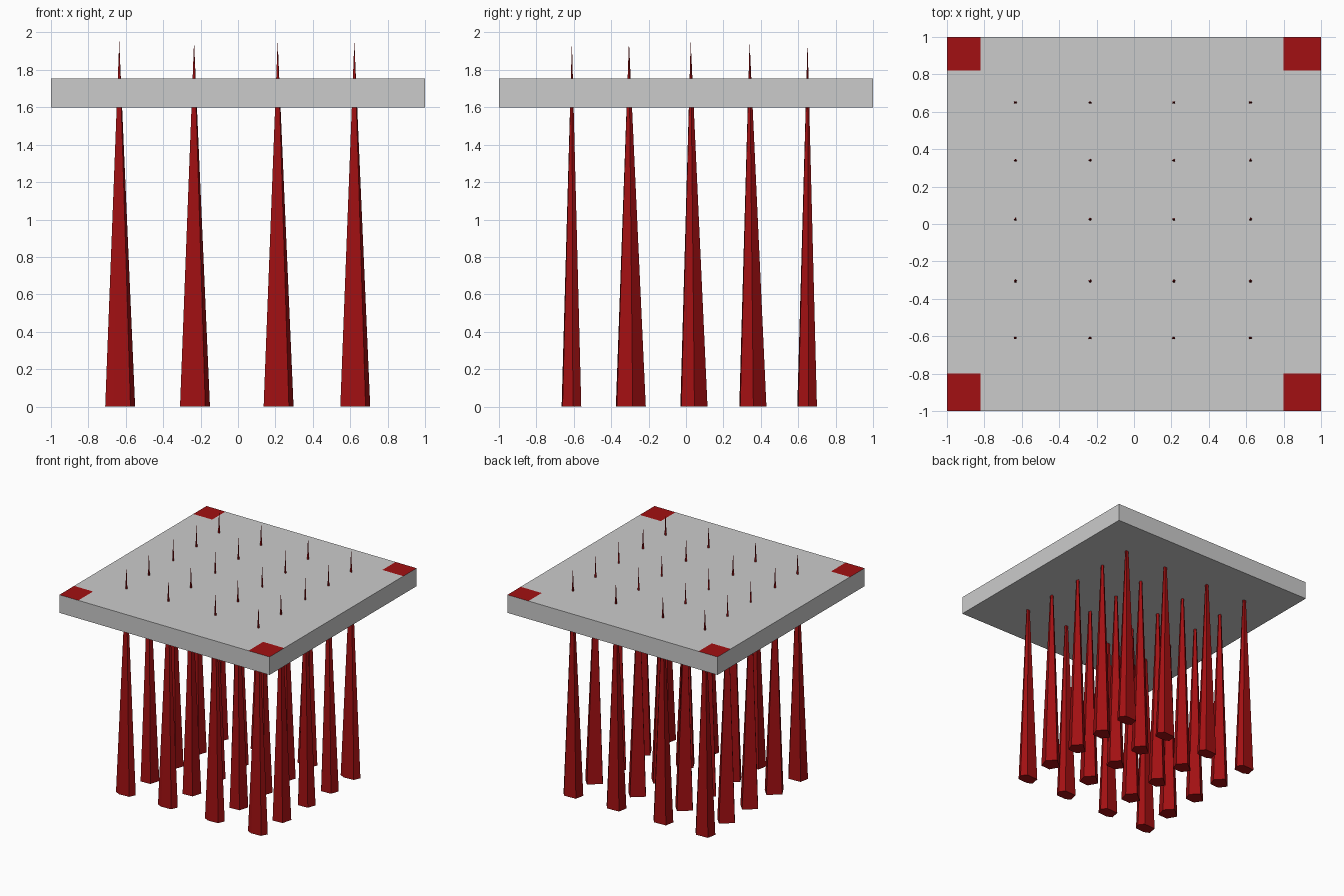
import bpy, bmesh

if "Cube" in bpy.data.objects:
    bpy.data.objects.remove(bpy.data.objects["Cube"])

red = bpy.data.materials.new("red")
red.diffuse_color = (0.36, 0.005, 0.006, 1)
red.use_nodes = True
red.node_tree.nodes["Principled BSDF"].inputs["Base Color"].default_value = red.diffuse_color
grey = bpy.data.materials.new("grey")


def add_object(name, mesh, loc=(0, 0, 0)):
    ob = bpy.data.objects.new(name, mesh)
    ob.location = loc
    bpy.context.collection.objects.link(ob)
    return ob


# Slab, cut into a grid so the top corners can be red inlays
bm = bmesh.new()
bmesh.ops.create_cube(bm, size=2)
for v in bm.verts:
    v.co.z = 1.755 if v.co.z > 0 else 1.6
x_cuts, y_cuts = (-0.82, 0.8), (-0.8, 0.82)
for axis, cuts in ((0, x_cuts), (1, y_cuts)):
    for c in cuts:
        co, no = [0, 0, 0], [0, 0, 0]
        co[axis], no[axis] = c, 1
        bmesh.ops.bisect_plane(bm, geom=bm.verts[:] + bm.edges[:] + bm.faces[:],
                               plane_co=co, plane_no=no)
bm.normal_update()
for f in bm.faces:
    c = f.calc_center_median()
    corner_x = c.x < x_cuts[0] or c.x > x_cuts[1]
    corner_y = c.y < y_cuts[0] or c.y > y_cuts[1]
    f.material_index = int(f.normal.z > 0.5 and corner_x and corner_y)
mesh = bpy.data.meshes.new("slab")
mesh.materials.append(grey)
mesh.materials.append(red)
bm.to_mesh(mesh)
bm.free()
add_object("slab", mesh)


def spike_mesh(name, base, height):
    """Low-poly spike: a base outline drawn up to a single tip."""
    bm = bmesh.new()
    ring = [bm.verts.new((x, y, 0)) for x, y in base]
    tip = bm.verts.new((0, 0, height))
    bm.faces.new(ring[::-1])
    for a, b in zip(ring, ring[1:] + ring[:1]):
        bm.faces.new((a, b, tip))
    me = bpy.data.meshes.new(name)
    me.materials.append(red)
    bm.to_mesh(me)
    bm.free()
    return me


# Base outlines: flattened outer rows, deeper inner rows
outer = [(-0.075, -0.035), (-0.03, -0.055), (0.06, -0.05),
         (0.085, 0.005), (0.05, 0.05), (-0.06, 0.045)]
inner = [(-0.075, 0.01), (-0.03, -0.055), (0.06, -0.05),
         (0.085, 0.02), (0.02, 0.09)]
row2 = [(x, y - 0.015 if y < 0 else y) for x, y in inner]

# Five rows of four spikes through the slab
columns = (-0.635, -0.235, 0.212, 0.622)
rows = ((-0.61, outer), (-0.305, row2), (0.025, inner), (0.34, inner), (0.65, outer))
for r, (y, base) in enumerate(rows):
    me = spike_mesh(f"spike_row_{r + 1}", base, 1.955)
    for c, x in enumerate(columns):
        add_object(f"spike_{r + 1}_{c + 1}", me, (x, y, 0))
